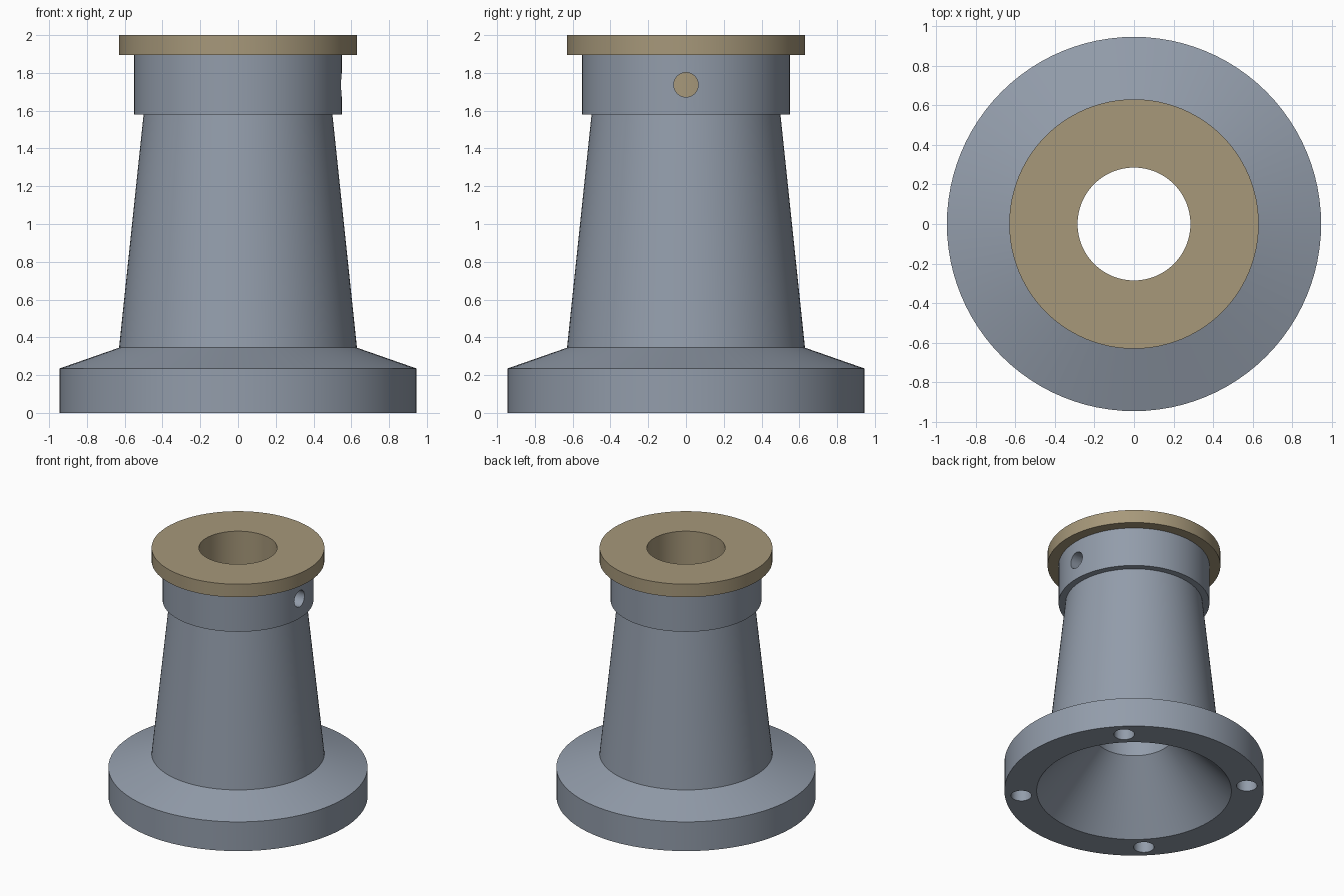
import bpy, bmesh, math
from mathutils import Matrix, Vector

if "Cube" in bpy.data.objects:
    bpy.data.objects.remove(bpy.data.objects["Cube"])

SEG = 96


def material(name, rgb):
    m = bpy.data.materials.new(name)
    m.diffuse_color = (*rgb, 1)
    m.use_nodes = True
    m.node_tree.nodes["Principled BSDF"].inputs["Base Color"].default_value = m.diffuse_color
    return m


steel = material("blue grey steel", (0.29, 0.335, 0.405))
bronze = material("dull bronze", (0.385, 0.315, 0.195))


def add_object(name, bm, mat):
    bmesh.ops.recalc_face_normals(bm, faces=bm.faces)
    me = bpy.data.meshes.new(name)
    bm.to_mesh(me)
    bm.free()
    me.materials.append(mat)
    ob = bpy.data.objects.new(name, me)
    bpy.context.collection.objects.link(ob)
    return ob


def lathe(name, profile, mat):
    """Revolve a closed (radius, z) outline around the z axis."""
    bm = bmesh.new()
    rings = []
    for i in range(SEG):
        a = 2 * math.pi * i / SEG
        rings.append([bm.verts.new((r * math.cos(a), r * math.sin(a), z))
                      for r, z in profile])
    n = len(profile)
    for i in range(SEG):
        p, q = rings[i], rings[(i + 1) % SEG]
        for j in range(n):
            k = (j + 1) % n
            bm.faces.new((p[j], q[j], q[k], p[k]))
    return add_object(name, bm, mat)


def activate(ob):
    bpy.ops.object.select_all(action='DESELECT')
    ob.select_set(True)
    bpy.context.view_layer.objects.active = ob


def drill(target, start, end, radius):
    """Cut a round hole between two points."""
    a, b = Vector(start), Vector(end)
    rot = (b - a).to_track_quat('Z', 'Y').to_matrix().to_4x4()
    bm = bmesh.new()
    bmesh.ops.create_cone(bm, cap_ends=True, segments=32, radius1=radius,
                          radius2=radius, depth=(b - a).length,
                          matrix=Matrix.Translation((a + b) / 2) @ rot)
    cutter = add_object("hole_cutter", bm, steel)
    cutter.hide_render = True
    mod = target.modifiers.new("hole", 'BOOLEAN')
    mod.operation = 'DIFFERENCE'
    mod.solver = 'EXACT'
    mod.object = cutter
    activate(target)
    bpy.ops.object.modifier_apply(modifier=mod.name)
    bpy.data.objects.remove(cutter)


# Body: wide foot, tapered column, collar, bore flaring out at the bottom
body = lathe("pedestal_body", [
    (0.945, 0), (0.945, 0.235), (0.63, 0.345), (0.50, 1.58), (0.55, 1.58),
    (0.55, 1.895), (0.41, 1.895), (0.41, 1.42), (0.285, 1.42),
    (0.285, 0.46), (0.71, 0)], steel)

# Four blind bolt holes under the foot, on the diagonals
for i in range(4):
    a = math.radians(45 + 90 * i)
    x, y = 0.825 * math.cos(a), 0.825 * math.sin(a)
    drill(body, (x, y, -0.1), (x, y, 0.17), 0.075)

# Set screw hole through the collar on the right side
drill(body, (0.35, 0, 1.737), (0.7, 0, 1.737), 0.065)

# Flanged bushing pressed into the collar
bushing = lathe("flanged_bushing", [
    (0.63, 1.895), (0.63, 2.0), (0.285, 2.0), (0.285, 1.42),
    (0.41, 1.42), (0.41, 1.895)], bronze)

for ob in (body, bushing):
    activate(ob)
    bpy.ops.object.shade_smooth_by_angle(angle=math.radians(15))
